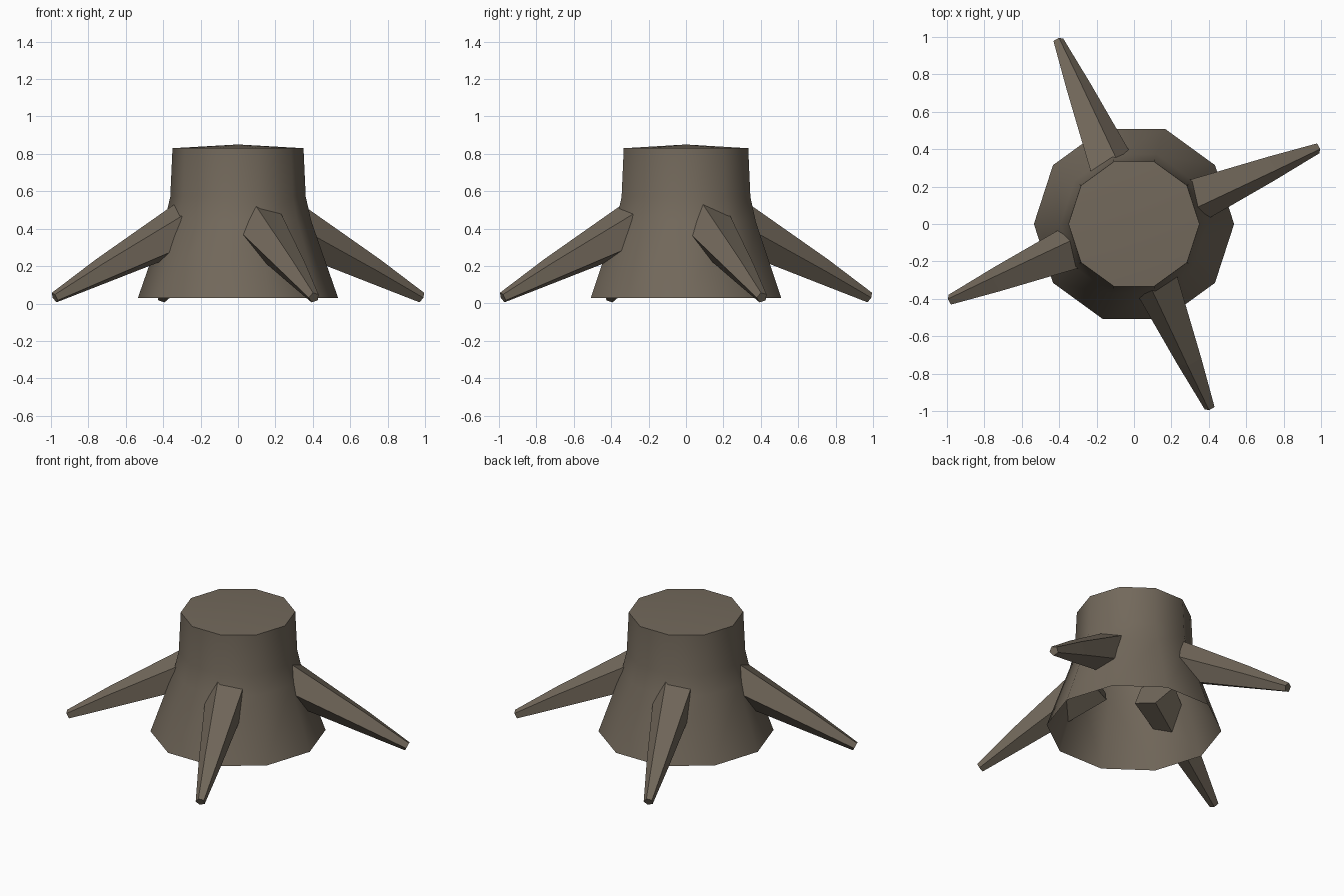
import bpy, bmesh, math
from mathutils import Matrix, Vector

cube = bpy.data.objects.get("Cube")
if cube:
    bpy.data.objects.remove(cube, do_unlink=True)

bark = bpy.data.materials.new("grey_brown_bark")
bark.use_nodes = True
colour = (0.17, 0.14, 0.105, 1)
bark.diffuse_color = colour
bark.node_tree.nodes["Principled BSDF"].inputs["Base Color"].default_value = colour


def ring(bm, sides, radius, matrix, start=0.0):
    """Add a regular ring of vertices in the matrix's local xy plane."""
    return [bm.verts.new(matrix @ Vector((radius * math.cos(start + math.tau * i / sides),
                                          radius * math.sin(start + math.tau * i / sides), 0)))
            for i in range(sides)]


def bridge(bm, rings):
    for a, b in zip(rings, rings[1:]):
        for i in range(len(a)):
            j = (i + 1) % len(a)
            bm.faces.new((a[i], a[j], b[j], b[i]))


def finish(bm, name):
    mesh = bpy.data.meshes.new(name)
    bm.to_mesh(mesh)
    bm.free()
    mesh.materials.append(bark)
    obj = bpy.data.objects.new(name, mesh)
    bpy.context.collection.objects.link(obj)
    return obj


# Flared trunk: hollow, open below, with a slightly domed cut top
bm = bmesh.new()
profile = [(0.535, 0.03), (0.392, 0.44), (0.362, 0.57), (0.35, 0.83)]
rings = [ring(bm, 10, r, Matrix.Translation((0, 0, z))) for r, z in profile]
bridge(bm, rings)
centre = bm.verts.new((0, 0, 0.85))
rim = rings[-1]
for i in range(10):
    bm.faces.new((rim[i], rim[(i + 1) % 10], centre))
trunk = finish(bm, "trunk")
bpy.ops.object.select_all(action='DESELECT')
trunk.select_set(True)
bpy.context.view_layer.objects.active = trunk
bpy.ops.object.shade_smooth_by_angle(angle=math.radians(50))

# Four tapering five-sided roots, spaced a quarter turn apart
slope = math.atan(0.5)
sections = [(0.27, 0.425, 0.14), (0.78, 0.175, 0.073), (1.06, 0.032, 0.03)]
names = ["front_root", "left_root", "back_root", "right_root"]
for k, name in enumerate(names):
    bm = bmesh.new()
    turn = Matrix.Rotation(math.pi / 2 * k + math.radians(22.5), 4, 'Z')
    # section plane: local x to the right, local y up, facing outward along -y
    tilt = Matrix.Rotation(math.pi / 2 + slope, 4, 'X')
    rings = [ring(bm, 5, radius, turn @ Matrix.Translation((0, -out, z)) @ tilt,
                  math.radians(110)) for out, z, radius in sections]
    bridge(bm, rings)
    bm.faces.new(rings[0][::-1])
    bm.faces.new(rings[-1])
    bmesh.ops.recalc_face_normals(bm, faces=bm.faces)
    finish(bm, name)
